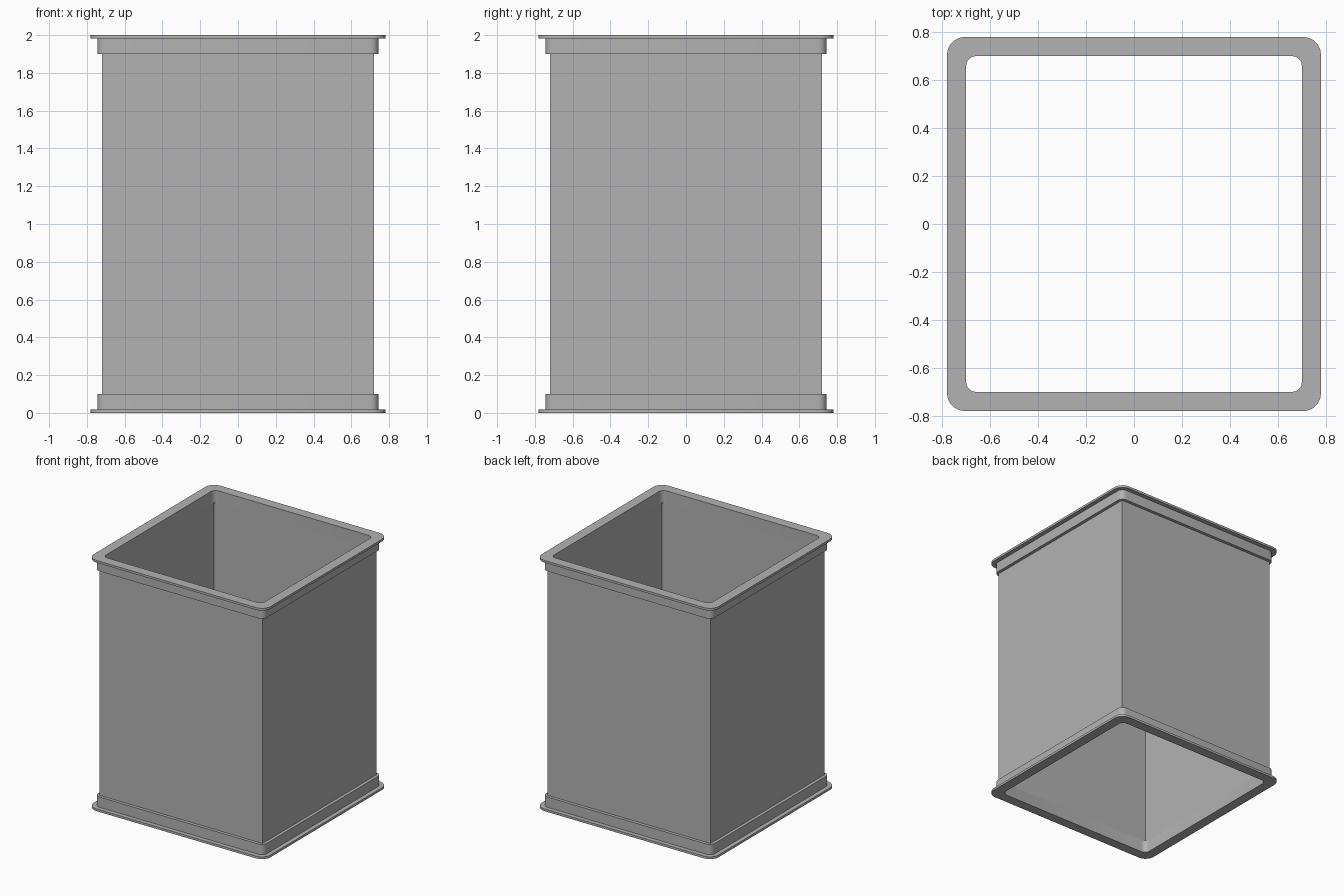
import bpy, bmesh
from math import pi, sin, cos, radians
from mathutils import Vector

cube = bpy.data.objects.get("Cube")
if cube:
    bpy.data.objects.remove(cube, do_unlink=True)

HEIGHT = 2.0
COLLAR = 0.10   # collar depth
LIP = 0.018     # flange thickness
WALL_IN, WALL_OUT = 0.70, 0.72

steel = bpy.data.materials.new("grey_steel")
steel.use_nodes = True
GREY = (0.45, 0.45, 0.45, 1)
steel.diffuse_color = GREY
steel.node_tree.nodes["Principled BSDF"].inputs["Base Color"].default_value = GREY


def rounded_square(half, radius, z, steps):
    """Points around a square, with arcs of the given radius at its corners."""
    points = []
    for corner in range(4):
        start = corner * pi / 2
        mid = start + pi / 4
        sx = 1 if cos(mid) > 0 else -1
        sy = 1 if sin(mid) > 0 else -1
        for i in range(steps + 1):
            a = start + (pi / 2) * i / steps if steps else mid
            points.append(Vector((sx * (half - radius) + radius * cos(a),
                                  sy * (half - radius) + radius * sin(a), z)))
    return points


def square_ring(name, sections, steps):
    """Closed ring swept through (half width, corner radius, height) sections."""
    bm = bmesh.new()
    loops = [[bm.verts.new(p) for p in rounded_square(h, r, z, steps)]
             for h, r, z in sections]
    for k, low in enumerate(loops):
        high = loops[(k + 1) % len(loops)]
        for i in range(len(low)):
            j = (i + 1) % len(low)
            bm.faces.new((low[i], low[j], high[j], high[i]))
    bmesh.ops.recalc_face_normals(bm, faces=bm.faces)
    mesh = bpy.data.meshes.new(name)
    bm.to_mesh(mesh)
    bm.free()
    mesh.materials.append(steel)
    obj = bpy.data.objects.new(name, mesh)
    bpy.context.collection.objects.link(obj)
    return obj


# Straight duct with sharp corners
square_ring("duct_wall", [(WALL_IN, 0, COLLAR), (WALL_OUT, 0, COLLAR),
                          (WALL_OUT, 0, HEIGHT - COLLAR),
                          (WALL_IN, 0, HEIGHT - COLLAR)], 0)

# Rounded collar with a thin flange at each end
for name, end, inward in (("bottom_flange", 0, 1), ("top_flange", HEIGHT, -1)):
    profile = [(WALL_IN, 0.04, 0), (WALL_IN, 0.04, COLLAR),
               (0.745, 0.045, COLLAR), (0.745, 0.045, LIP),
               (0.78, 0.075, LIP), (0.78, 0.075, 0)]
    ring = square_ring(name, [(h, r, end + inward * d) for h, r, d in profile], 5)
    bpy.ops.object.select_all(action="DESELECT")
    ring.select_set(True)
    bpy.context.view_layer.objects.active = ring
    bpy.ops.object.shade_smooth_by_angle(angle=radians(30))
